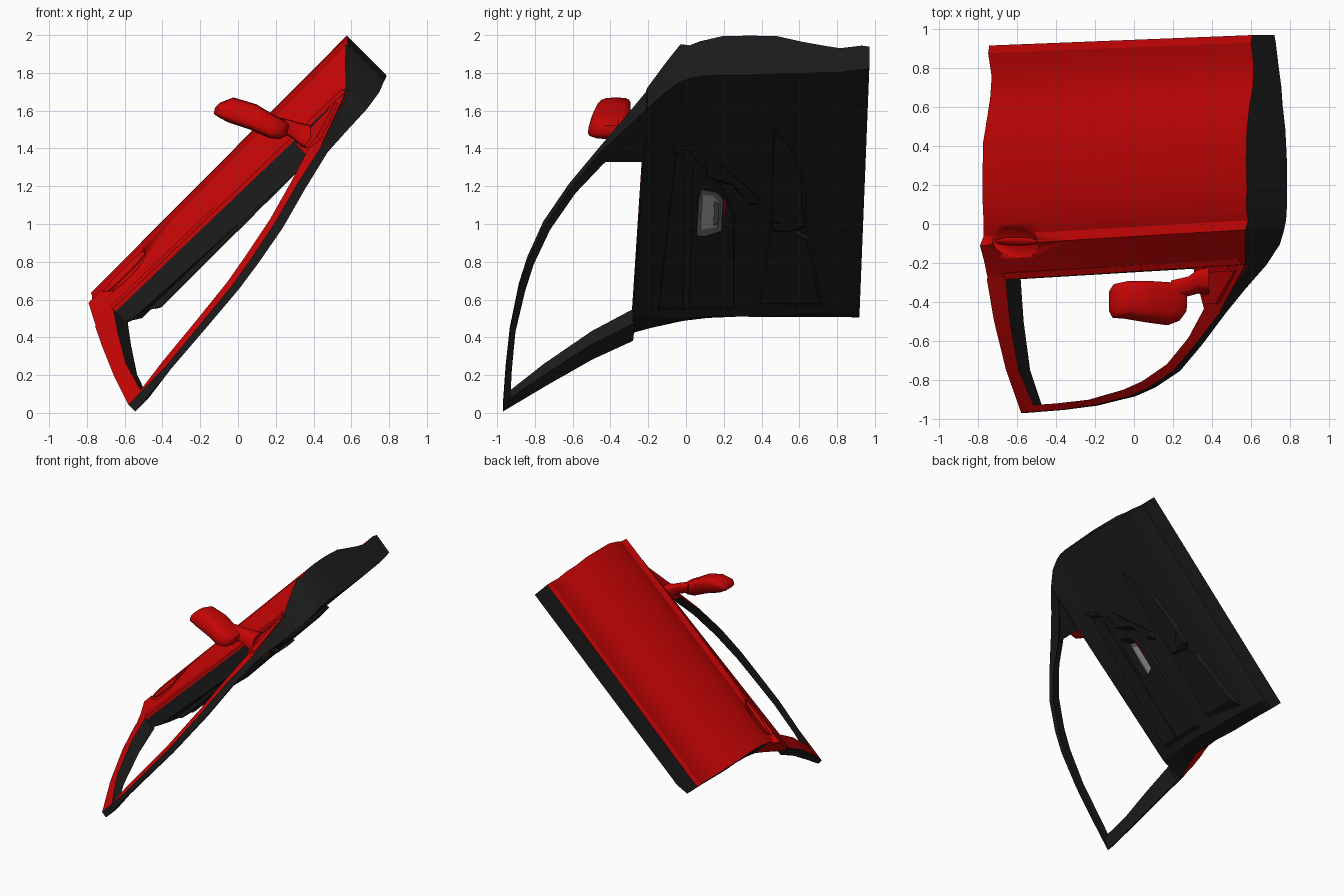
import bpy, bmesh, math
from mathutils import Vector

if "Cube" in bpy.data.objects:
    bpy.data.objects.remove(bpy.data.objects["Cube"])

R2 = math.sqrt(2)


def material(name, rgb):
    m = bpy.data.materials.new(name)
    m.use_nodes = True
    m.diffuse_color = (*rgb, 1)
    m.node_tree.nodes["Principled BSDF"].inputs["Base Color"].default_value = (*rgb, 1)
    return m


RED = material("red paint", (0.57, 0.0015, 0.0015))
BLACK = material("black trim", (0.0115, 0.0115, 0.0115))
GREY = material("grey metal", (0.15, 0.15, 0.15))
SILVER = material("light grey metal", (0.40, 0.40, 0.40))


def pos(u, y, n):
    """Door space (u along the door, n outward) to the tilted world."""
    return Vector(((u - n) / R2, y, (u + n) / R2))


def shear(y, u):
    return y + (0.041 - 0.014 * y) * u


def finish(name, bm, mats, angle=30):
    bmesh.ops.recalc_face_normals(bm, faces=bm.faces)
    me = bpy.data.meshes.new(name)
    bm.to_mesh(me)
    bm.free()
    ob = bpy.data.objects.new(name, me)
    bpy.context.collection.objects.link(ob)
    for m in mats:
        me.materials.append(m)
    bpy.ops.object.select_all(action='DESELECT')
    ob.select_set(True)
    bpy.context.view_layer.objects.active = ob
    if angle:
        bpy.ops.object.shade_smooth_by_angle(angle=math.radians(angle))
    return ob


def loft(name, rings, mats, mat_of=lambda k: 0, angle=30):
    """Skin closed rings of points; mat_of gives the slot for each side."""
    bm = bmesh.new()
    vs = [[bm.verts.new(p) for p in r] for r in rings]
    k = len(vs[0])
    for a, b in zip(vs, vs[1:]):
        for i in range(k):
            j = (i + 1) % k
            bm.faces.new((a[i], a[j], b[j], b[i])).material_index = mat_of(i)
    for end in (vs[0], vs[-1]):
        bm.faces.new(end).material_index = mat_of(k - 1)
    return finish(name, bm, mats, angle)


def panel(name, pts, n0, n1, mat, inset=0.015):
    """Plate on the inner side; pts are (y, z), tapering from depth n0 to n1."""
    c = sum((Vector(p) for p in pts), Vector((0, 0))) / len(pts)
    rings = []
    for n, s in ((n0, 0), (n1, inset)):
        moved = [Vector(p) + (c - Vector(p)).normalized() * s for p in pts]
        rings.append([pos(p.y * R2 - n, p.x, n) for p in moved])
    return loft(name, rings, [mat], angle=0)


def carve(target, cutter):
    cutter.hide_render = cutter.hide_viewport = True
    m = target.modifiers.new(cutter.name, 'BOOLEAN')
    m.operation = 'DIFFERENCE'
    m.solver = 'EXACT'
    m.material_mode = 'TRANSFER'
    m.object = cutter


# Door body rows: y, n outer rear/front, n inner rear/front, u rear, n of rear inner lip,
# u front outer/inner
rows = [
    (.92, .942, .942, .79, .78, -.11, .82, 1.80, 1.80),
    (.88, .950, .950, .77, .77, -.11, .82, 1.80, 1.80),
    (.76, .927, .930, .75, .75, -.107, .82, 1.80, 1.80),
    (.65, .938, .945, .74, .74, -.107, .82, 1.81, 1.81),
    (.55, .96, .970, .73, .73, -.107, .82, 1.81, 1.81),
    (.42, .99, 1.00, .72, .72, -.107, .82, 1.82, 1.82),
    (.27, 1.00, 1.005, .715, .71, -.10, .815, 1.82, 1.82),
    (.12, 1.00, 1.00, .715, .71, -.10, .805, 1.82, 1.82),
    (.00, .982, .982, .715, .705, -.11, .795, 1.80, 1.815),
    (-.055, .962, .962, .715, .70, -.13, .80, 1.79, 1.805),
    (-.105, .972, .975, .72, .694, -.147, .80, 1.785, 1.785),
    (-.18, .91, .91, .73, .672, -.18, .81, 1.715, 1.732),
    (-.28, .85, .81, .75, .655, -.21, .80, 1.62, 1.62),
]
N = len(rows)
columns = (0, .055, .2, .35, .5, .65, .8, 1)
rings = []
for t in columns:
    outer, inner = [], []
    for y, nor, nof, nir, nif, ro, lip, fo, fi in rows:
        uo = ro + (fo - ro) * t
        ui, ni = ro + .006, lip
        if t:
            start = max(ro, -.11)
            ui, ni = start + (fi - start) * t, nir + (nif - nir) * t
        outer.append(pos(uo, shear(y, uo), nor + (nof - nor) * t))
        inner.append(pos(ui, shear(y, ui), ni))
    rings.append(outer + inner[::-1])
body = loft("door_body", rings, [RED, BLACK], lambda i: 0 if i < N - 1 else 1, 20)
bm = bmesh.new()
bm.from_mesh(body.data)
# Replace the end caps with strips that follow the rows
bmesh.ops.delete(bm, geom=[f for f in bm.faces if len(f.verts) > 4], context='FACES_ONLY')
bm.verts.ensure_lookup_table()
for base in (0, (len(columns) - 1) * 2 * N):
    for i in range(N - 1):
        q = [base + i, base + i + 1, base + 2 * N - 2 - i, base + 2 * N - 1 - i]
        red_edge = base == 0 and i >= 8
        bm.faces.new([bm.verts[k] for k in q]).material_index = 0 if red_edge else 1
bmesh.ops.recalc_face_normals(bm, faces=bm.faces)
bm.to_mesh(body.data)
bm.free()


def ellipsoid(name, center, size, mat, slope):
    """Ellipsoid laid on the sloping skin; size is (u, y, n)."""
    bm = bmesh.new()
    bmesh.ops.create_uvsphere(bm, u_segments=28, v_segments=14, radius=1)
    for v in bm.verts:
        u, y, n = (v.co[k] * size[k] for k in range(3))
        v.co = pos(center[0] + u, center[1] + y, center[2] + n + slope * y)
    return finish(name, bm, [mat], 40)


# Exterior handle: scooped recess and a grip bar across it
carve(body, ellipsoid("handle_recess_cutter", (.10, -.09, .965), (.165, .09, .045), RED, .4))
ellipsoid("outer_handle", (.10, -.09, .952), (.16, .022, .018), RED, .4)

# Belt moulding along the outer sill
rings = []
for u in (-.08, 1.60):
    rings.append([pos(u, shear(y, u), .846 + n - .022 * u) for y, n in
                  ((-.245, .01), (-.25, .030), (-.282, .012), (-.282, -.01))])
loft("belt_moulding", rings, [RED], angle=0)

# Window frame stations: outer u, y; opening u, y; n outside; thickness; outer edge drop
frame = [
    (1.62, -.208, 1.50, -.215, .81, .155, .02),
    (1.45, -.34, 1.36, -.32, .755, .107, .02),
    (1.31, -.455, 1.22, -.44, .715, .075, .03),
    (1.08, -.62, 1.06, -.585, .665, .08, .03),
    (.86, -.755, .845, -.72, .605, .08, .03),
    (.64, -.84, .62, -.808, .56, .075, .03),
    (.47, -.885, .45, -.852, .53, .07, .03),
    (.17, -.933, .17, -.903, .50, .065, .03),
    (-.09, -.955, -.09, -.922, .475, .06, .03),
    (-.38, -.97, -.28, -.93, .45, .06, .01),
    (-.325, -.75, -.235, -.75, .605, .085, 0),
    (-.26, -.50, -.145, -.50, .757, .10, 0),
    (-.21, -.28, -.075, -.27, .86, .11, 0),
]
rings = [[pos(uo, yo, n - d), pos(ui, yi, n), pos(ui, yi, n - t), pos(uo, yo, n - t)]
         for uo, yo, ui, yi, n, t, d in frame]
loft("window_frame", rings, [RED, BLACK], lambda i: 0 if i == 0 else 1, 25)

# Corner panel ahead of the window, carrying the mirror
tri = ((1.22, -.225), (1.22, -.44), (1.31, -.45), (1.61, -.205))
depth = (.79, .71, .69, .80)
rings = [[pos(u, y, .66) for u, y in tri],
         [pos(u, y, n) for (u, y), n in zip(tri, depth)]]
ob = loft("mirror_corner_panel", rings, [RED, BLACK], lambda i: 1, 0)
ob.data.polygons[len(ob.data.polygons) - 1].material_index = 0
rings = [[pos(u, y, n + k) for u, y, n in
          ((1.25, -.25, .775), (1.25, -.41, .715), (1.33, -.41, .72), (1.53, -.24, .78))]
         for k in (-.02, .02)]
loft("mirror_base_plate", rings, [RED], angle=0)


def rounded(x, y, z, hy, hz, lean=0, k=16, p=.6):
    """Rounded cross-section of the mirror, its top set back in y."""
    pts = []
    for i in range(k):
        a = 2 * math.pi * i / k
        c, s = math.cos(a), math.sin(a)
        dy = hy * math.copysign(abs(c) ** p, c)
        dz = hz * math.copysign(abs(s) ** p, s)
        pts.append(Vector((x + lean * dz, y + dy + .3 * dz, z + dz)))
    return pts


# Mirror housing: rounded sections from the outer tip to the arm
sections = [(-.125, -.395, 1.600, .055, .015), (-.105, -.395, 1.607, .085, .035),
            (-.04, -.39, 1.605, .09, .065), (.08, -.40, 1.567, .10, .067),
            (.18, -.41, 1.515, .105, .06), (.235, -.405, 1.50, .09, .05),
            (.265, -.395, 1.495, .06, .028)]
loft("mirror_housing", [rounded(*s, lean=.25) for s in sections], [RED], angle=45)
arm = [(.19, -.345, 1.53, .05, .04), (.28, -.32, 1.505, .045, .045),
       (.33, -.295, 1.475, .055, .06), (.385, -.295, 1.455, .065, .068)]
loft("mirror_arm", [rounded(*s) for s in arm], [RED], angle=45)

# Interior trim
trim = panel("inner_trim_panel", [(-.15, .54), (.26, .54), (.27, 1.05), (.2, 1.2),
                                  (.04, 1.37), (-.06, 1.38)], .73, .69, BLACK, .02)
panel("upper_trim_rib", [(-.02, .55), (.02, .55), (.04, 1.32), (0, 1.32)], .70, .682, BLACK, .008)
panel("pull_strap", [(.10, 1.33), (.16, 1.34), (.39, 1.14), (.385, 1.10),
                     (.34, 1.10), (.24, 1.2), (.10, 1.25)], .73, .68, BLACK, .015)
panel("armrest", [(.46, 1.53), (.54, 1.44), (.61, 1.33), (.64, 1.17), (.63, 1.0),
                  (.55, .95), (.44, 1.0)], .75, .695, BLACK, .03)
panel("armrest_lip", [(.44, 1.01), (.53, 1.0), (.63, 1.06), (.635, .99), (.55, .95), (.46, .96)],
      .72, .68, BLACK, .01)
panel("lower_pocket", [(.38, .56), (.72, .56), (.66, .94), (.56, .99), (.44, .99)],
      .75, .695, BLACK, .03)
panel("sill_knob", [(-.10, 1.41), (.03, 1.385), (.03, 1.36), (-.04, 1.365)], .72, .68, BLACK, .005)

# Inner latch handle, set in a recess through the trim
latch = [(.055, .935), (.10, .93), (.19, .96), (.20, 1.13), (.16, 1.17), (.08, 1.185), (.065, 1.13)]
recess = panel("latch_recess_cutter", latch, .77, .60, BLACK, 0)
carve(body, recess)
carve(trim, recess)
panel("latch_plate", latch, .775, .76, GREY, .004)
panel("latch_cup", [(.075, .965), (.165, .98), (.18, 1.03), (.18, 1.12), (.15, 1.15), (.085, 1.16)],
      .762, .755, SILVER, .006)
panel("latch_lever", [(.145, .99), (.17, 1.0), (.175, 1.11), (.15, 1.12)], .757, .745, GREY, .004)
panel("latch_accent", [(.199, 1.05), (.207, 1.05), (.209, 1.13), (.201, 1.13)],
      .695, .685, RED, .001)
